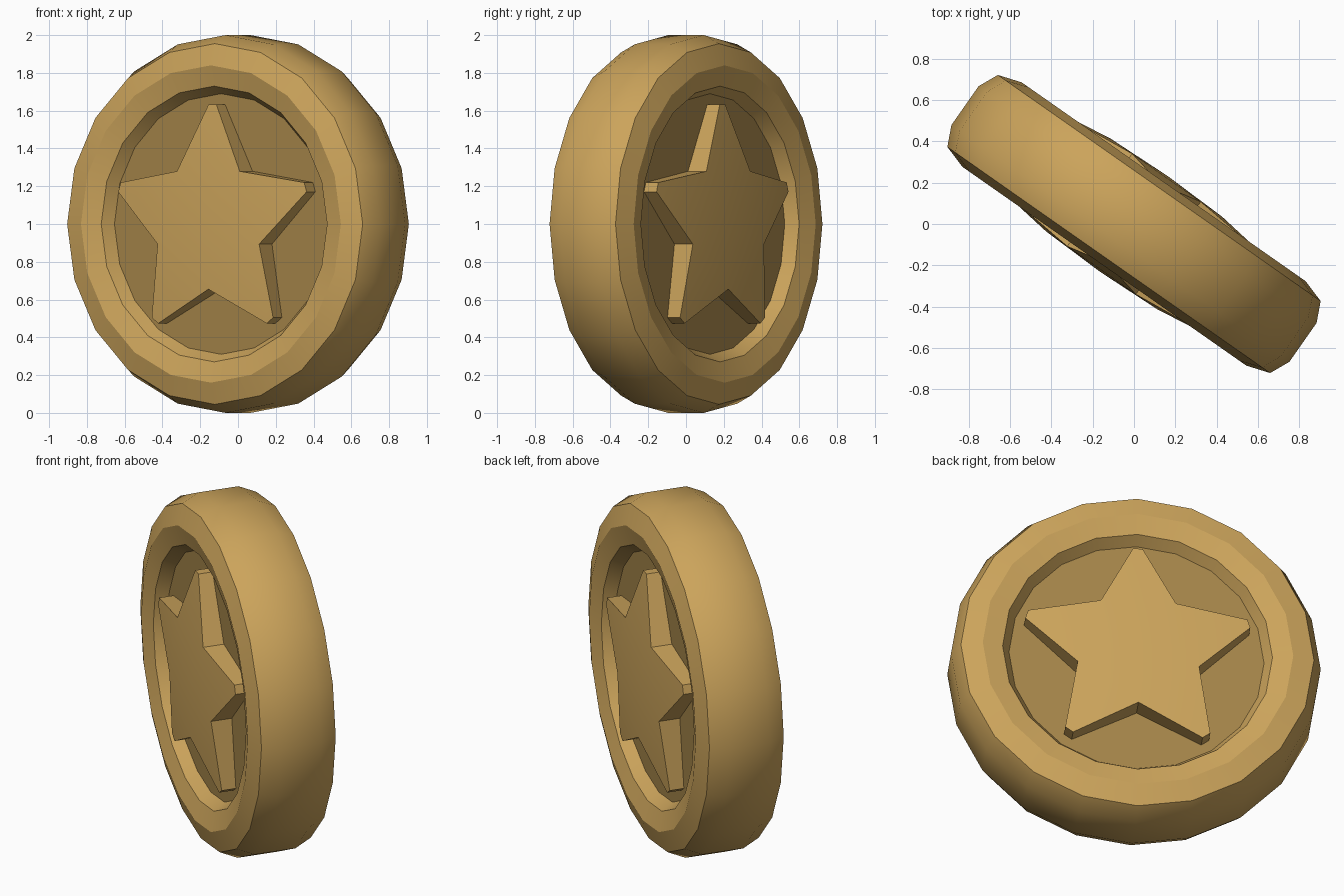
import bpy, bmesh
from math import sin, cos, pi, radians

if "Cube" in bpy.data.objects:
    bpy.data.objects.remove(bpy.data.objects["Cube"])

YAW = radians(-35)      # the coin stands turned about z
SIDES = 20
FLOOR = 0.155           # distance of recess floor from the mid plane


def material(name, rgb):
    m = bpy.data.materials.new(name)
    m.diffuse_color = (*rgb, 1)
    m.use_nodes = True
    m.node_tree.nodes["Principled BSDF"].inputs["Base Color"].default_value = m.diffuse_color
    return m


gold = material("gold", (0.60, 0.37, 0.105))
dark_gold = material("dark_gold", (0.37, 0.23, 0.066))


def finish(name, bm, mat, turn=0.0):
    bmesh.ops.recalc_face_normals(bm, faces=bm.faces)
    me = bpy.data.meshes.new(name)
    bm.to_mesh(me)
    bm.free()
    me.materials.append(mat)
    ob = bpy.data.objects.new(name, me)
    bpy.context.collection.objects.link(ob)
    ob.location = (0, 0, 1)
    ob.rotation_euler = (0, 0, YAW + turn)
    bpy.ops.object.select_all(action='DESELECT')
    ob.select_set(True)
    bpy.context.view_layer.objects.active = ob
    bpy.ops.object.shade_smooth_by_angle(angle=radians(30))
    return ob


def polar(bm, r, a, depth):
    # angle measured from straight up, front is -y
    return bm.verts.new((r * sin(a), -depth, r * cos(a)))


# Coin body: rim profile spun around the axis, recess floors closing both sides
half = [(0.69, FLOOR), (0.73, 0.22), (0.84, 0.25), (0.955, 0.213), (1.0, 0.115)]
profile = half + [(r, -d) for r, d in reversed(half)]
bm = bmesh.new()
rings = [[polar(bm, r, 2 * pi * i / SIDES, d) for i in range(SIDES)] for r, d in profile]
for a, b in zip(rings, rings[1:]):
    for i in range(SIDES):
        j = (i + 1) % SIDES
        bm.faces.new((a[i], a[j], b[j], b[i]))
for ring in (rings[0], rings[-1]):
    bm.faces.new(ring).material_index = 1
coin = finish("coin_body", bm, gold)
coin.data.materials.append(dark_gold)


# Slightly domed five-pointed star with blunt tips
def star(name, turn):
    bm = bmesh.new()
    tip_r, tip_a = 0.632, 0.041
    outline = []
    for k in range(5):
        a = 2 * pi * k / 5
        outline += [(tip_r, a - tip_a, 0.236), (tip_r, a + tip_a, 0.236),
                    (0.345, a + pi / 5, 0.274)]
    top = [polar(bm, *p) for p in outline]
    base = [polar(bm, r, a, FLOOR - 0.005) for r, a, _ in outline]
    centre = polar(bm, 0, 0, 0.284)
    n = len(top)
    for k in range(5):
        t = 3 * k
        bm.faces.new((top[t - 1], top[t], top[t + 1], top[t + 2]))
        bm.faces.new((top[t - 1], top[t + 2], centre))
    for i in range(n):
        j = (i + 1) % n
        bm.faces.new((top[i], top[j], base[j], base[i]))
    bm.faces.new(base)
    finish(name, bm, gold, turn)


star("front_star", 0)
star("back_star", pi)
